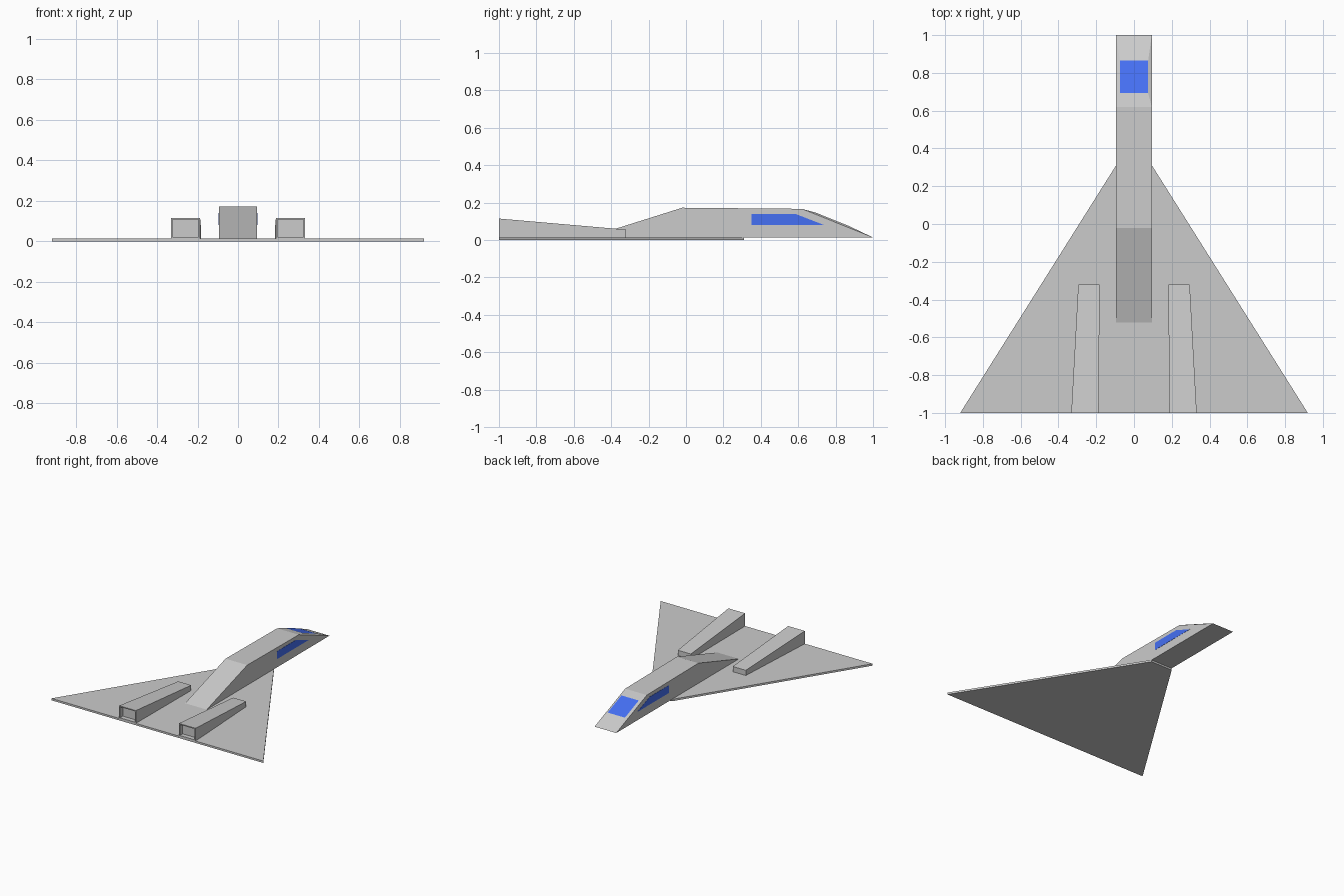
import bpy, bmesh
from mathutils import Vector

if "Cube" in bpy.data.objects:
    bpy.data.objects.remove(bpy.data.objects["Cube"])

glass = bpy.data.materials.new("blue_glass")
glass.diffuse_color = (0.06, 0.16, 0.9, 1)
glass.use_nodes = True
glass.node_tree.nodes["Principled BSDF"].inputs["Base Color"].default_value = glass.diffuse_color
hull = bpy.data.materials.new("grey_hull")
hull.diffuse_color = (0.8, 0.8, 0.8, 1)
hull.use_nodes = True
hull.node_tree.nodes["Principled BSDF"].inputs["Base Color"].default_value = hull.diffuse_color


def loft(a, b):
    """Closed solid between two matching outlines; returns bmesh and the cap on b."""
    bm = bmesh.new()
    va, vb = [bm.verts.new(p) for p in a], [bm.verts.new(p) for p in b]
    n = len(a)
    bm.faces.new(va)
    cap = bm.faces.new(vb)
    for i in range(n):
        j = (i + 1) % n
        bm.faces.new((va[i], va[j], vb[j], vb[i]))
    bmesh.ops.recalc_face_normals(bm, faces=bm.faces[:])
    return bm, cap


def finish(bm, name, mats=(), mirror=False):
    me = bpy.data.meshes.new(name)
    bm.normal_update()
    bm.to_mesh(me)
    bm.free()
    ob = bpy.data.objects.new(name, me)
    bpy.context.collection.objects.link(ob)
    for m in mats:
        me.materials.append(m)
    if mirror:
        ob.modifiers.new("mirror", 'MIRROR').use_axis[0] = True
    return ob


# Delta wing: thin slab with a clipped nose
plan = [(-0.92, -1), (0.92, -1), (0.095, 0.31), (-0.095, 0.31)]
bm, _ = loft([(x, y, 0) for x, y in plan], [(x, y, 0.015) for x, y in plan])
finish(bm, "delta_wing")

# Fuselage: side profile extruded across the width
W = 0.094
profile = [(-0.525, 0.014), (1.0, 0.014), (0.62, 0.167), (-0.02, 0.173)]
bm, _ = loft([(-W, y, z) for y, z in profile], [(W, y, z) for y, z in profile])

# Windscreen: sloped nose face inset and slightly raised
nose = max(bm.faces, key=lambda f: f.normal.y)
bmesh.ops.inset_region(bm, faces=[nose], thickness=0.02)
nose.material_index = 1
mid_y = nose.calc_center_median().y
for v in nose.verts:
    side = 0.075 if v.co.x > 0 else -0.075
    v.co = Vector((side, 0.865, 0.078) if v.co.y > mid_y else (side, 0.693, 0.147))
finish(bm, "fuselage", (hull, glass))

# Side windows: thin panels on both flanks
win = [(0.35, 0.08), (0.74, 0.08), (0.585, 0.14), (0.35, 0.14)]
bm, _ = loft([(W - 0.004, y, z) for y, z in win], [(W + 0.0015, y, z) for y, z in win])
finish(bm, "side_window", (glass,), True)


# Engines: tapering boxes with recessed exhausts at the back
def rect(x0, x1, z0, z1, y):
    return [(x0, y, z0), (x1, y, z0), (x1, y, z1), (x0, y, z1)]


bm, rear = loft(rect(0.182, 0.295, 0.014, 0.056, -0.32), rect(0.187, 0.332, 0.014, 0.115, -1))
bmesh.ops.inset_region(bm, faces=[rear], thickness=0.011)
hole = bmesh.ops.extrude_face_region(bm, geom=[rear])
if rear.is_valid:
    bm.faces.remove(rear)
bmesh.ops.translate(bm, vec=(0, 0.035, 0),
                    verts=[g for g in hole["geom"] if isinstance(g, bmesh.types.BMVert)])
bmesh.ops.recalc_face_normals(bm, faces=bm.faces[:])
finish(bm, "engine", (), True)
